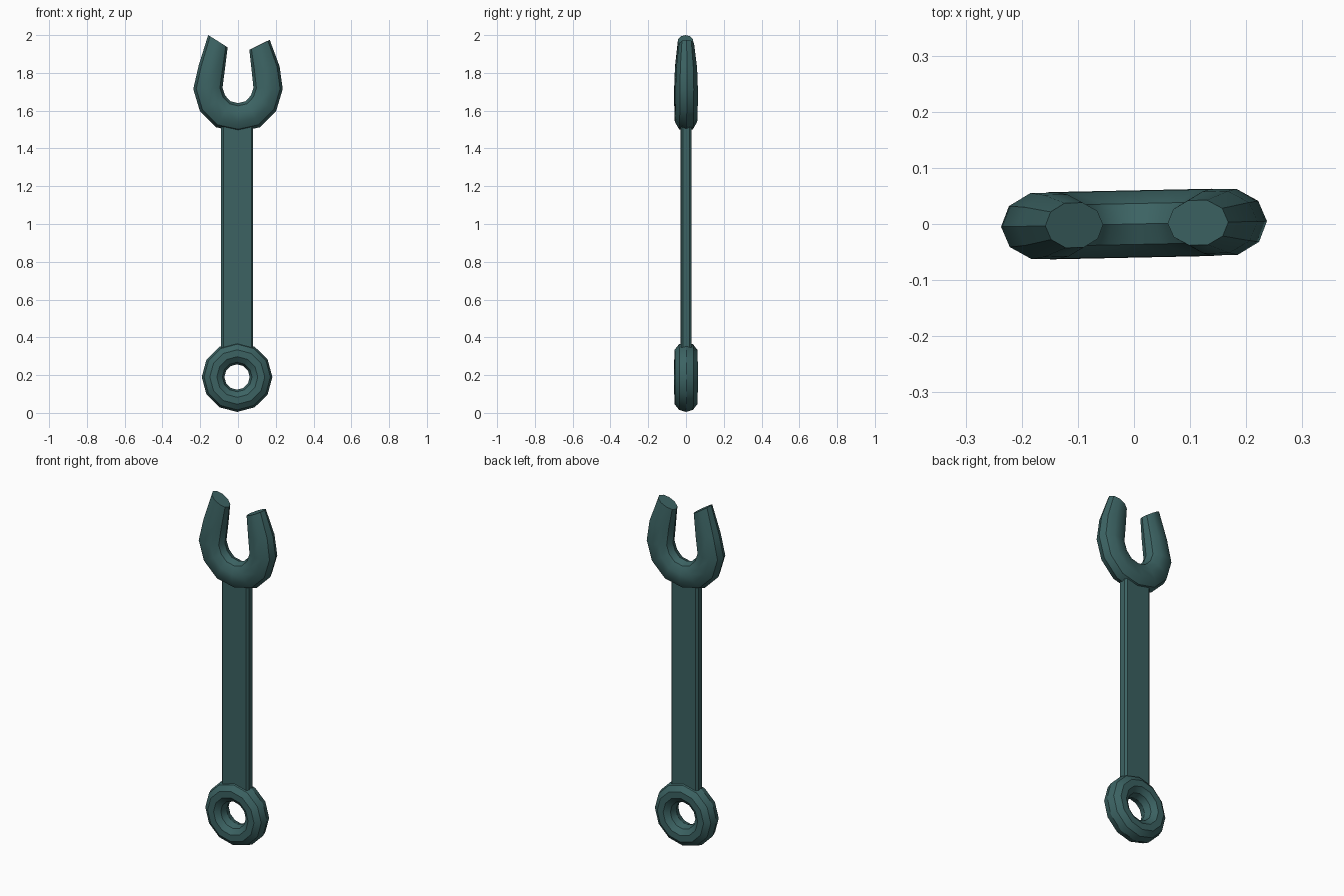
import bpy, bmesh, math

if "Cube" in bpy.data.objects:
    bpy.data.objects.remove(bpy.data.objects["Cube"])

mat = bpy.data.materials.new("teal_steel")
mat.diffuse_color = (0.045, 0.125, 0.125, 1)
mat.use_nodes = True
mat.node_tree.nodes["Principled BSDF"].inputs["Base Color"].default_value = mat.diffuse_color
TWIST = math.radians(1.2)


def loft(name, sections, closed=False):
    """Join equal-sized point rings with quads; cap the ends unless closed."""
    bm = bmesh.new()
    rings = [[bm.verts.new(p) for p in s] for s in sections]
    n = len(rings[0])
    pairs = list(zip(rings, rings[1:] + rings[:1]))
    for a, b in pairs if closed else pairs[:-1]:
        for i in range(n):
            j = (i + 1) % n
            bm.faces.new((a[i], a[j], b[j], b[i]))
    if not closed:
        bm.faces.new(rings[0])
        bm.faces.new(rings[-1])
    bmesh.ops.recalc_face_normals(bm, faces=bm.faces)
    me = bpy.data.meshes.new(name)
    bm.to_mesh(me)
    bm.free()
    ob = bpy.data.objects.new(name, me)
    bpy.context.collection.objects.link(ob)
    me.materials.append(mat)
    ob.rotation_euler.z = TWIST
    bpy.ops.object.select_all(action='DESELECT')
    ob.select_set(True)
    bpy.context.view_layer.objects.active = ob
    bpy.ops.object.shade_smooth_by_angle(angle=math.radians(31))
    return ob


def oval(outer, inner, half_y, n=10):
    """Ten-sided cross-section spanning an outer and inner outline point."""
    pts = []
    for i in range(n):
        t = 2 * math.pi * i / n
        k = 0.5 + 0.5 * math.cos(t)
        pts.append((inner[0] + (outer[0] - inner[0]) * k,
                    half_y * math.sin(t),
                    inner[1] + (outer[1] - inner[1]) * k))
    return pts


# Box end: twelve-sided ring
cx, cz = -0.005, 0.19
ring = []
for i in range(12):
    c, s = math.cos(i * math.pi / 6), math.sin(i * math.pi / 6)
    ring.append(oval((cx + 0.187 * c, cz + 0.185 * s),
                     (cx + 0.067 * c, cz + 0.067 * s), 0.063))
loft("ring_end", ring, closed=True)

# Shaft: flat bar with chamfered edges
profile = [(0.070, 0.028), (0.080, 0.017), (0.080, -0.017), (0.070, -0.028),
           (-0.078, -0.028), (-0.090, -0.017), (-0.090, 0.017), (-0.078, 0.028)]
loft("shaft", [[(x, y, z) for x, y in profile] for z in (0.32, 1.54)])

# Open jaw: U sweep, tapering toward uneven tips
jaw = [
    ((-0.158, 2.000), (-0.055, 1.935), 0.042),
    ((-0.208, 1.840), (-0.070, 1.815), 0.058),
    ((-0.237, 1.715), (-0.082, 1.720), 0.062),
    ((-0.202, 1.598), (-0.068, 1.680), 0.062),
    ((-0.115, 1.512), (-0.040, 1.650), 0.062),
    ((0.000, 1.487), (0.000, 1.640), 0.062),
    ((0.115, 1.512), (0.040, 1.650), 0.062),
    ((0.202, 1.598), (0.068, 1.680), 0.062),
    ((0.237, 1.715), (0.082, 1.720), 0.062),
    ((0.220, 1.835), (0.072, 1.815), 0.058),
    ((0.168, 1.975), (0.060, 1.922), 0.042),
]
loft("open_jaw", [oval(*s) for s in jaw])
